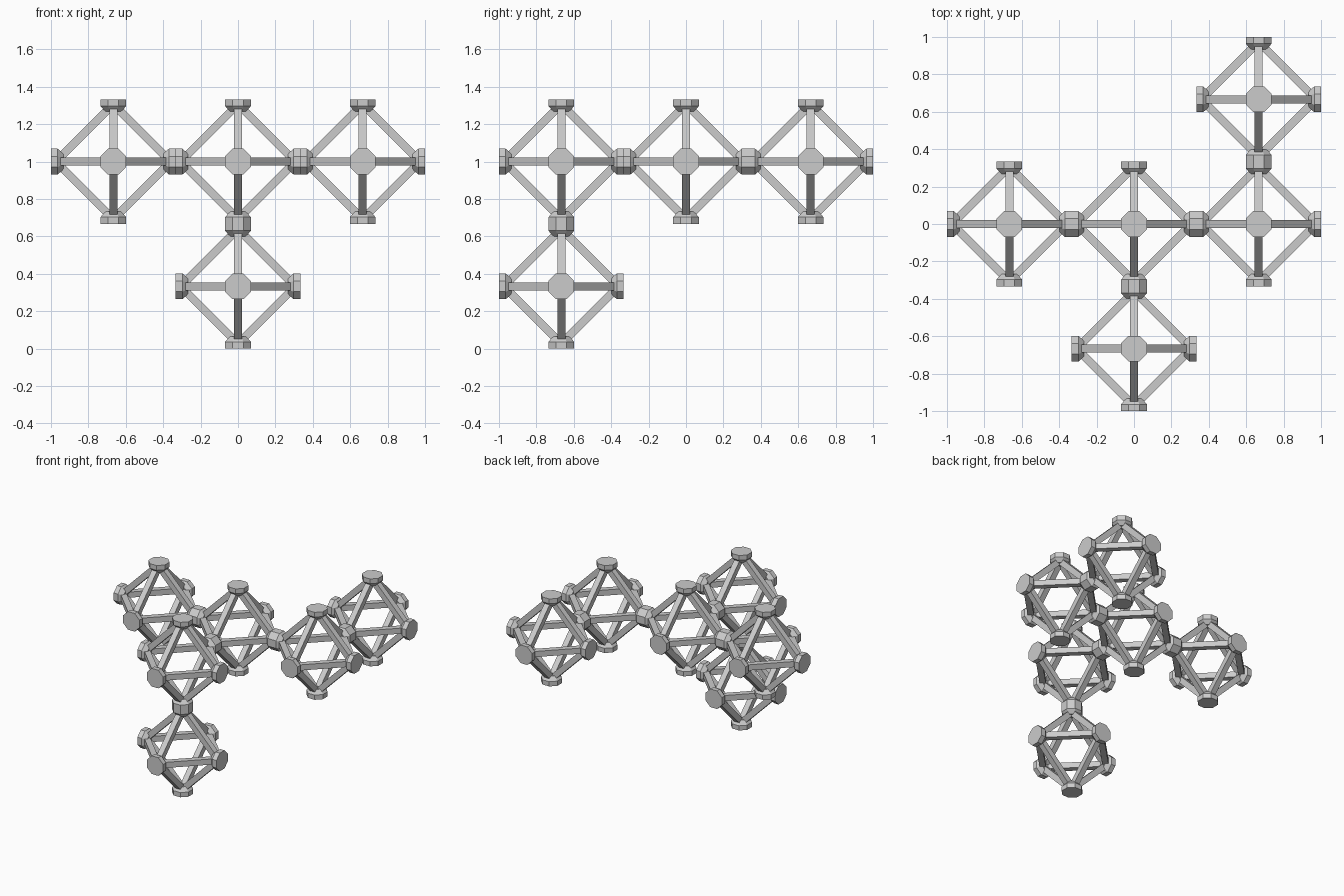
import bpy, bmesh, math
from itertools import combinations
from mathutils import Matrix, Vector

if "Cube" in bpy.data.objects:
    bpy.data.objects.remove(bpy.data.objects["Cube"], do_unlink=True)

PITCH = 2 / 3          # distance between neighbouring cells
REACH = PITCH / 2      # cell centre to outer cap face
NODE = 0.307           # cell centre to where strut axes meet
STRUT = 0.043          # strut thickness
APOTHEM = 0.069        # cap centre to flat side
RIM, DEPTH = 0.036, 0.066

grey = bpy.data.materials.new("plain_grey")
grey.use_nodes = True
colour = (0.6, 0.6, 0.6, 1)
grey.diffuse_color = colour
grey.node_tree.nodes["Principled BSDF"].inputs["Base Color"].default_value = colour

AXES = [Vector((1, 0, 0)), Vector((0, 1, 0)), Vector((0, 0, 1))]


def to_mesh(bm, name):
    bmesh.ops.recalc_face_normals(bm, faces=bm.faces)
    mesh = bpy.data.meshes.new(name)
    bm.to_mesh(mesh)
    bm.free()
    mesh.materials.append(grey)
    return mesh


def strut_mesh():
    """Twelve square bars along the edges of an octahedron."""
    bm = bmesh.new()
    for a, b in combinations(AXES, 2):
        for sa in (-1, 1):
            for sb in (-1, 1):
                p, q = a * sa * NODE, b * sb * NODE
                along, out = (q - p).normalized(), (p + q).normalized()
                side = along.cross(out)
                turn = Matrix((along, out, side)).transposed().to_4x4()
                size = Matrix.Diagonal(((q - p).length, STRUT, STRUT, 1))
                bmesh.ops.create_cube(bm, size=1, matrix=Matrix.Translation((p + q) / 2) @ turn @ size)
    return to_mesh(bm, "struts")


def cap_mesh():
    """Six octagonal end caps, each a rim with a tapered inner side."""
    bm = bmesh.new()
    corner = 1 / math.cos(math.pi / 8)
    profile = [(REACH, APOTHEM), (REACH - RIM, APOTHEM), (REACH - DEPTH, APOTHEM - 0.026)]
    for axis in AXES:
        for sign in (-1, 1):
            turn = (axis * sign).to_track_quat('Z', 'Y').to_matrix()
            rings = []
            for height, apothem in profile:
                ring = []
                for i in range(8):
                    t = (i + 0.5) * math.pi / 4
                    r = apothem * corner
                    ring.append(bm.verts.new(turn @ Vector((r * math.cos(t), r * math.sin(t), height))))
                rings.append(ring)
            bm.faces.new(rings[0])
            bm.faces.new(rings[-1][::-1])
            for upper, lower in zip(rings, rings[1:]):
                for i in range(8):
                    j = (i + 1) % 8
                    bm.faces.new((upper[i], lower[i], lower[j], upper[j]))
    return to_mesh(bm, "end_caps")


# Cells on a cubic grid, sharing the same two meshes
cells = {
    "right": (-1, 0, 1), "centre": (0, 0, 1), "left": (1, 0, 1),
    "back": (1, 1, 1), "front": (0, -1, 1), "bottom": (0, -1, 0),
}
struts, caps = strut_mesh(), cap_mesh()
for place, grid in cells.items():
    for part, mesh in (("struts", struts), ("end_caps", caps)):
        obj = bpy.data.objects.new(f"{place}_cell_{part}", mesh)
        obj.location = Vector(grid) * PITCH + Vector((0, 0, REACH))
        bpy.context.collection.objects.link(obj)
